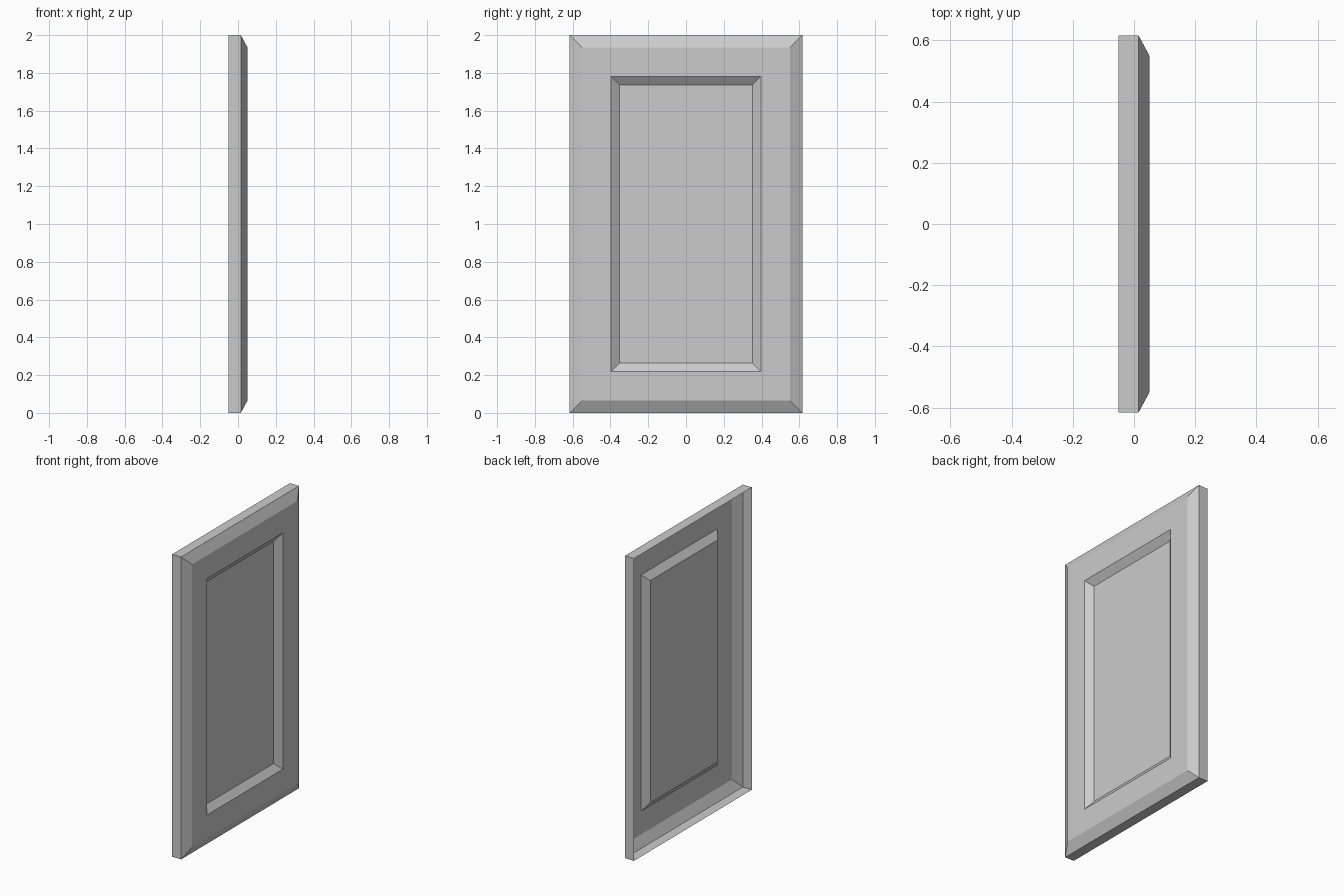
import bpy, bmesh

if "Cube" in bpy.data.objects:
    bpy.data.objects.remove(bpy.data.objects["Cube"])

HALF_W, HEIGHT = 0.616, 2.0

# Panel profile: (inset from the outer edge, x depth), from open back rim to sunken centre
PROFILE = [
    (0.0, -0.051),    # open back rim
    (0.0, 0.015),     # straight side wall
    (0.065, 0.05),    # outer bevel
    (0.2185, 0.05),   # flat frame
    (0.265, 0.015),   # sloped recess edge
]


def ring(bm, inset, x):
    """Rectangular vertex ring, counter-clockwise seen from +x."""
    y, lo, hi = HALF_W - inset, inset, HEIGHT - inset
    return [bm.verts.new((x, a, b)) for a, b in ((-y, lo), (y, lo), (y, hi), (-y, hi))]


# Door panel: open-backed shell lofted through the rings
bm = bmesh.new()
rings = [ring(bm, *p) for p in PROFILE]
for outer, inner in zip(rings, rings[1:]):
    for i in range(4):
        j = (i + 1) % 4
        bm.faces.new((outer[i], outer[j], inner[j], inner[i]))

# Sunken centre face
bm.faces.new(rings[-1])

mesh = bpy.data.meshes.new("door_panel")
bm.to_mesh(mesh)
bm.free()
bpy.context.collection.objects.link(bpy.data.objects.new("door_panel", mesh))
